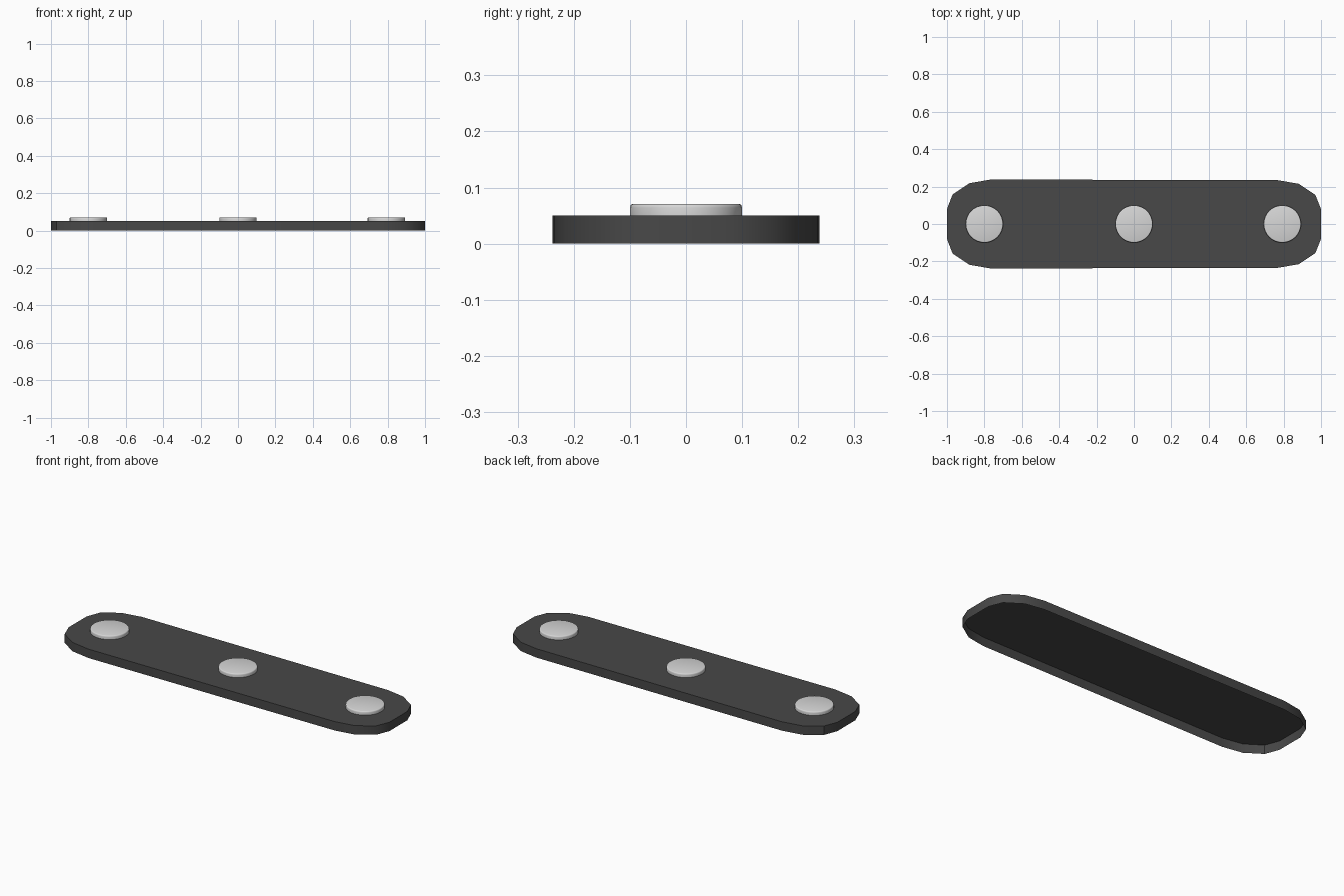
import bpy, bmesh, math

if "Cube" in bpy.data.objects:
    bpy.data.objects.remove(bpy.data.objects["Cube"])


def material(name, value):
    m = bpy.data.materials.new(name)
    m.diffuse_color = (value, value, value, 1)
    m.use_nodes = True
    m.node_tree.nodes["Principled BSDF"].inputs["Base Color"].default_value = m.diffuse_color
    return m


dark = material("dark_grey", 0.065)
light = material("light_grey", 0.68)


def loft(name, rings, mat):
    """Join stacked rings with side walls and cap the top; the bottom stays open."""
    bm = bmesh.new()
    loops = [[bm.verts.new(p) for p in ring] for ring in rings]
    n = len(loops[0])
    for a, b in zip(loops, loops[1:]):
        for i in range(n):
            j = (i + 1) % n
            bm.faces.new((a[i], a[j], b[j], b[i]))
    bm.faces.new(loops[-1])
    mesh = bpy.data.meshes.new(name)
    bm.to_mesh(mesh)
    bm.free()
    mesh.materials.append(mat)
    obj = bpy.data.objects.new(name, mesh)
    bpy.context.collection.objects.link(obj)
    bpy.ops.object.select_all(action='DESELECT')
    obj.select_set(True)
    bpy.context.view_layer.objects.active = obj
    bpy.ops.object.shade_smooth_by_angle(angle=math.radians(35))
    return obj


# Base plate: rounded strip, hollow underneath
half = [(1.0, 0.08), (0.97, 0.155), (0.88, 0.215), (0.77, 0.234),
        (-0.765, 0.238), (-0.88, 0.218), (-0.97, 0.158), (-1.0, 0.08)]
outline = half + [(x, -y) for x, y in reversed(half)]
loft("base_plate", [[(x, y, z) for x, y in outline] for z in (0.0, 0.05)], dark)


# Three round studs with softened top edges
def circle(cx, r, z, n=32):
    return [(cx + r * math.cos(2 * math.pi * i / n),
             r * math.sin(2 * math.pi * i / n), z) for i in range(n)]


profile = [(0.1, 0.05), (0.1, 0.064), (0.099, 0.068), (0.097, 0.07), (0.094, 0.071)]
for side, cx in (("left", -0.80), ("middle", 0.0), ("right", 0.793)):
    loft("stud_" + side, [circle(cx, r, z) for r, z in profile], light)
